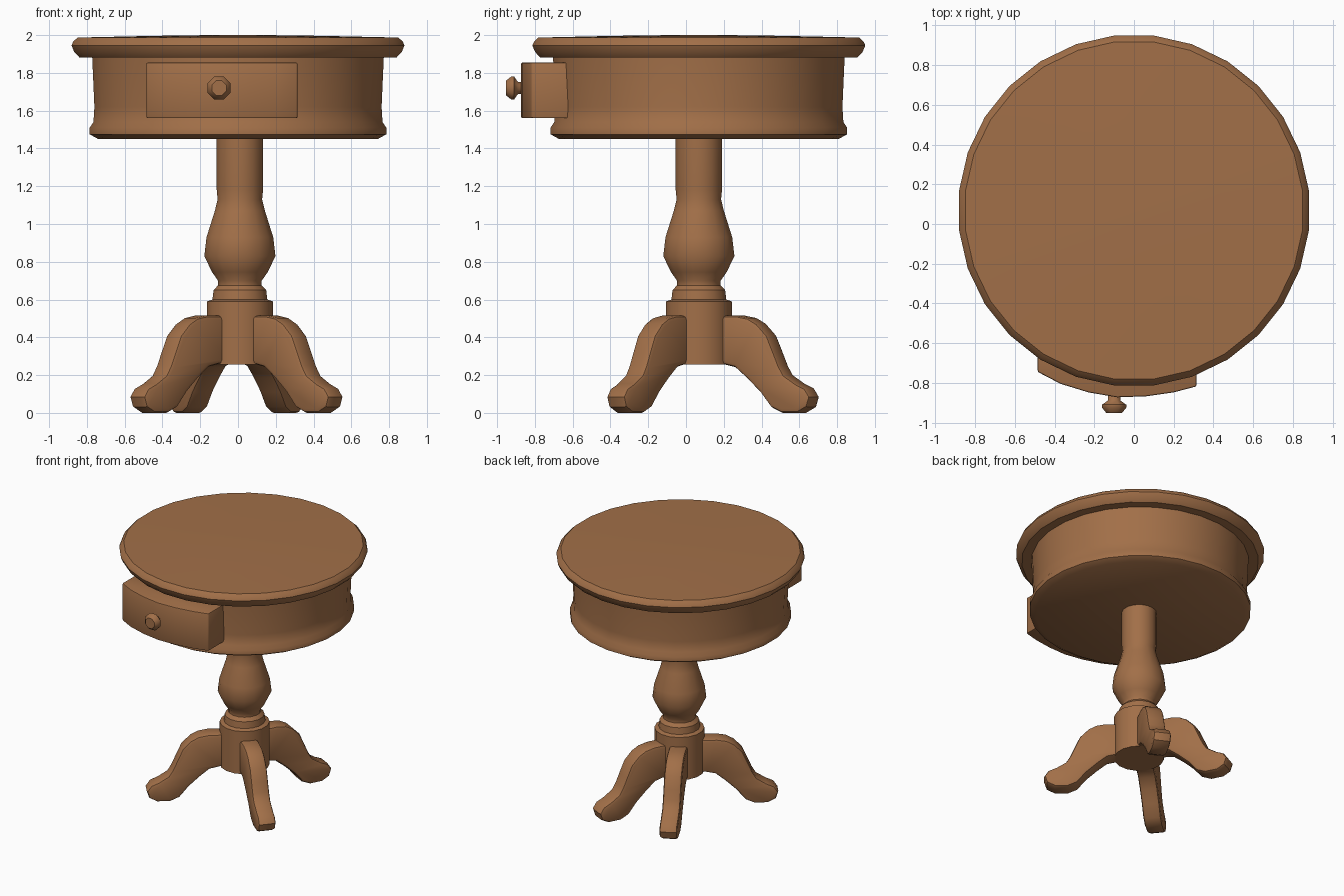
import bpy, bmesh, math
from mathutils import Matrix, Vector

if "Cube" in bpy.data.objects:
    bpy.data.objects.remove(bpy.data.objects["Cube"])

wood = bpy.data.materials.new("brown wood")
wood.diffuse_color = (0.36, 0.16, 0.065, 1)
wood.use_nodes = True
wood.node_tree.nodes["Principled BSDF"].inputs["Base Color"].default_value = wood.diffuse_color
CY = 0.068  # the table axis sits slightly behind the origin


def finish(name, bm, angle=35, bevel=0, segments=2):
    bmesh.ops.recalc_face_normals(bm, faces=bm.faces)
    me = bpy.data.meshes.new(name)
    bm.to_mesh(me)
    bm.free()
    me.materials.append(wood)
    ob = bpy.data.objects.new(name, me)
    bpy.context.collection.objects.link(ob)
    bpy.ops.object.select_all(action='DESELECT')
    bpy.context.view_layer.objects.active = ob
    ob.select_set(True)
    if bevel:
        m = ob.modifiers.new("soft edges", 'BEVEL')
        m.width, m.segments = bevel, segments
        m.limit_method, m.angle_limit = 'ANGLE', math.radians(60)
        bpy.ops.object.modifier_apply(modifier=m.name)
    bpy.ops.object.shade_smooth_by_angle(angle=math.radians(angle))
    return ob


def turned(name, profile, n, matrix, angle=35):
    """Lathe a list of (radius, height) points, with flat end caps."""
    bm = bmesh.new()
    rings = []
    for r, z in profile:
        rings.append([bm.verts.new(matrix @ Vector((
            r * math.cos((i + .5) * math.tau / n),
            r * math.sin((i + .5) * math.tau / n), z))) for i in range(n)])
    for a, b in zip(rings, rings[1:]):
        for i in range(n):
            j = (i + 1) % n
            bm.faces.new((a[i], a[j], b[j], b[i]))
    bm.faces.new(rings[0])
    bm.faces.new(rings[-1])
    return finish(name, bm, angle)


def prism(name, outline, depth, matrix, bevel):
    """Extrude an XY outline along Z, then round its rims."""
    bm = bmesh.new()
    face = bm.faces.new([bm.verts.new((x, y, 0)) for x, y in outline])
    new = bmesh.ops.extrude_face_region(bm, geom=[face])["geom"]
    bmesh.ops.translate(bm, vec=(0, 0, depth),
                        verts=[v for v in new if isinstance(v, bmesh.types.BMVert)])
    bmesh.ops.transform(bm, matrix=matrix, verts=bm.verts)
    return finish(name, bm, 40, bevel)


axis = Matrix.Translation((0, CY, 0))

# Round top with a moulded rim and a very slight crown
turned("table_top", [(.845, 1.882), (.872, 1.91), (.887, 1.945), (.878, 1.965),
                     (.855, 1.987), (.45, 1.996), (.15, 2.0)], 28, axis)

# Drum under the top with a moulded lower lip
turned("drum", [(.745, 1.45), (.79, 1.475), (.79, 1.51), (.77, 1.54),
                (.765, 1.62), (.777, 1.89)], 28, axis)

# Turned column and hub
turned("column", [(.178, .255), (.178, .59), (.148, .60), (.142, .65), (.118, .675),
                  (.118, .70), (.15, .745), (.192, .83), (.18, .93), (.135, 1.07),
                  (.12, 1.13), (.125, 1.18), (.125, 1.46)], 16,
       Matrix.Translation((.01, CY, 0)))

# Curved-front drawer, pulled slightly open
prism("drawer", [(-.485, -.55), (-.485, -.745), (-.37, -.805), (-.23, -.848),
                 (-.085, -.873), (.06, -.868), (.2, -.848), (.315, -.818),
                 (.315, -.55)], .295, Matrix.Translation((0, 0, 1.56)), .008)

# Drawer knob
turned("drawer_knob", [(.03, -.03), (.035, .02), (.066, .04), (.066, .055), (.042, .083)],
       8, Matrix.Translation((-.1, -.87, 1.72)) @ Matrix.Rotation(math.pi / 2, 4, 'X'), 50)

# Four scrolled legs: side outline as (distance from axis, height)
leg = [(.05, .515), (.25, .515), (.32, .502), (.375, .472), (.435, .41), (.475, .32),
       (.505, .25), (.535, .2), (.605, .155), (.66, .13), (.69, .085), (.672, .03),
       (.615, 0), (.52, 0), (.455, .03), (.39, .11), (.31, .185), (.24, .242),
       (.17, .258), (.05, .258)]
W = .13
for name, deg in (("front_right_leg", -40), ("front_left_leg", 220),
                  ("back_right_leg", 63), ("back_left_leg", 117)):
    m = (Matrix.Translation((-.008, CY, 0)) @ Matrix.Rotation(math.radians(deg), 4, 'Z')
         @ Matrix.Translation((0, W / 2, 0)) @ Matrix.Rotation(math.pi / 2, 4, 'X'))
    prism(name, leg, W, m, .022)
